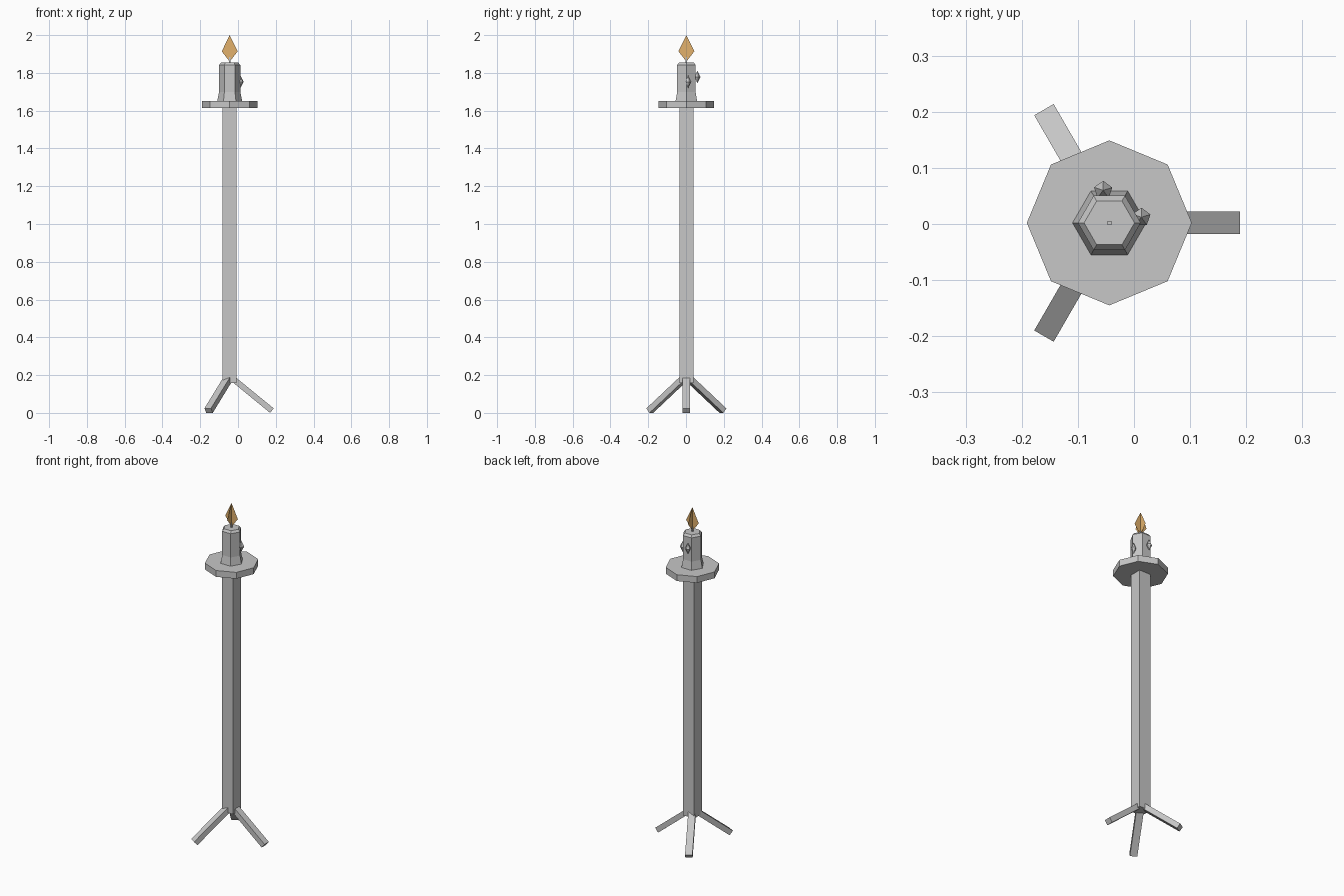
import bpy
import bmesh
import math
from mathutils import Vector

if "Cube" in bpy.data.objects:
    bpy.data.objects.remove(bpy.data.objects["Cube"])

CX, CY = -0.044, 0.002  # axis of the stand


def material(name, rgb):
    m = bpy.data.materials.new(name)
    m.diffuse_color = (*rgb, 1.0)
    m.use_nodes = True
    m.node_tree.nodes["Principled BSDF"].inputs["Base Color"].default_value = m.diffuse_color
    return m


GREY = material("plain_grey", (0.57, 0.57, 0.57))
AMBER = material("flame_amber", (0.76, 0.44, 0.15))


def finish(name, bm, mat, solid=True):
    if solid:
        bmesh.ops.recalc_face_normals(bm, faces=bm.faces)
    mesh = bpy.data.meshes.new(name)
    bm.to_mesh(mesh)
    bm.free()
    mesh.materials.append(mat)
    ob = bpy.data.objects.new(name, mesh)
    bpy.context.collection.objects.link(ob)
    return ob


def lathe(name, profile, sides, mat, centre=(CX, CY), turn=0.0):
    """Stack of n-sided rings from (radius, z) pairs; zero radius makes a tip."""
    bm = bmesh.new()
    rings = []
    for r, z in profile:
        n = sides if r else 1
        rings.append([bm.verts.new((centre[0] + r * math.cos(turn + math.tau * i / sides),
                                    centre[1] + r * math.sin(turn + math.tau * i / sides), z))
                      for i in range(n)])
    for a, b in zip(rings, rings[1:]):
        for i in range(sides):
            j = (i + 1) % sides
            quad = [a[i % len(a)], a[j % len(a)], b[j % len(b)], b[i % len(b)]]
            bm.faces.new(list(dict.fromkeys(quad)))
    for ring in (rings[0], rings[-1]):
        if len(ring) > 2:
            bm.faces.new(ring)
    return finish(name, bm, mat)


# Square post
lathe("post", [(0.037 * math.sqrt(2), 0.158), (0.037 * math.sqrt(2), 1.62)], 4, GREY, turn=math.pi / 4)

# Octagonal drip plate
lathe("drip_plate", [(0.147, 1.614), (0.147, 1.652)], 8, GREY)

# Hexagonal candle with flared foot and bevelled rim
lathe("candle", [(0.066, 1.65), (0.056, 1.70), (0.056, 1.842), (0.045, 1.855)], 6, GREY)

# Wick
lathe("wick", [(0.005, 1.85), (0.005, 1.885)], 4, GREY, turn=math.pi / 4)

# Wax drips
for i, (x, y, z) in enumerate([(-0.055, 0.060, 1.778), (0.013, 0.012, 1.753)]):
    lathe(f"wax_drip_{i + 1}", [(0, z - 0.033), (0.017, z), (0, z + 0.033)], 5, GREY, (x, y), 0.3)

# Flame made of two crossed diamond planes
bm = bmesh.new()
for dx, dy in ((1, 0), (0, 1)):
    w = 0.042
    bm.faces.new([bm.verts.new((CX + s * w * dx, CY + s * w * dy, z))
                  for s, z in ((0, 1.86), (1, 1.914), (0, 2.0), (-1, 1.914))])
finish("flame", bm, AMBER, solid=False)

# Three splayed legs: a side profile of (radius, z) extruded across the width
PROFILE = [(0.005, 0.210), (0.233, 0.024), (0.214, 0.0), (0.005, 0.171)]
for k in range(3):
    a = k * math.tau / 3
    out = Vector((math.cos(a), math.sin(a), 0))
    side = Vector((-math.sin(a), math.cos(a), 0)) * 0.02
    base = Vector((CX, CY, 0))
    bm = bmesh.new()
    near, far = [[bm.verts.new(base + out * r + side * s + Vector((0, 0, z)))
                  for r, z in PROFILE] for s in (-1, 1)]
    bm.faces.new(near)
    bm.faces.new(far)
    for i in range(4):
        j = (i + 1) % 4
        bm.faces.new((near[i], near[j], far[j], far[i]))
    finish(f"leg_{k + 1}", bm, GREY)
